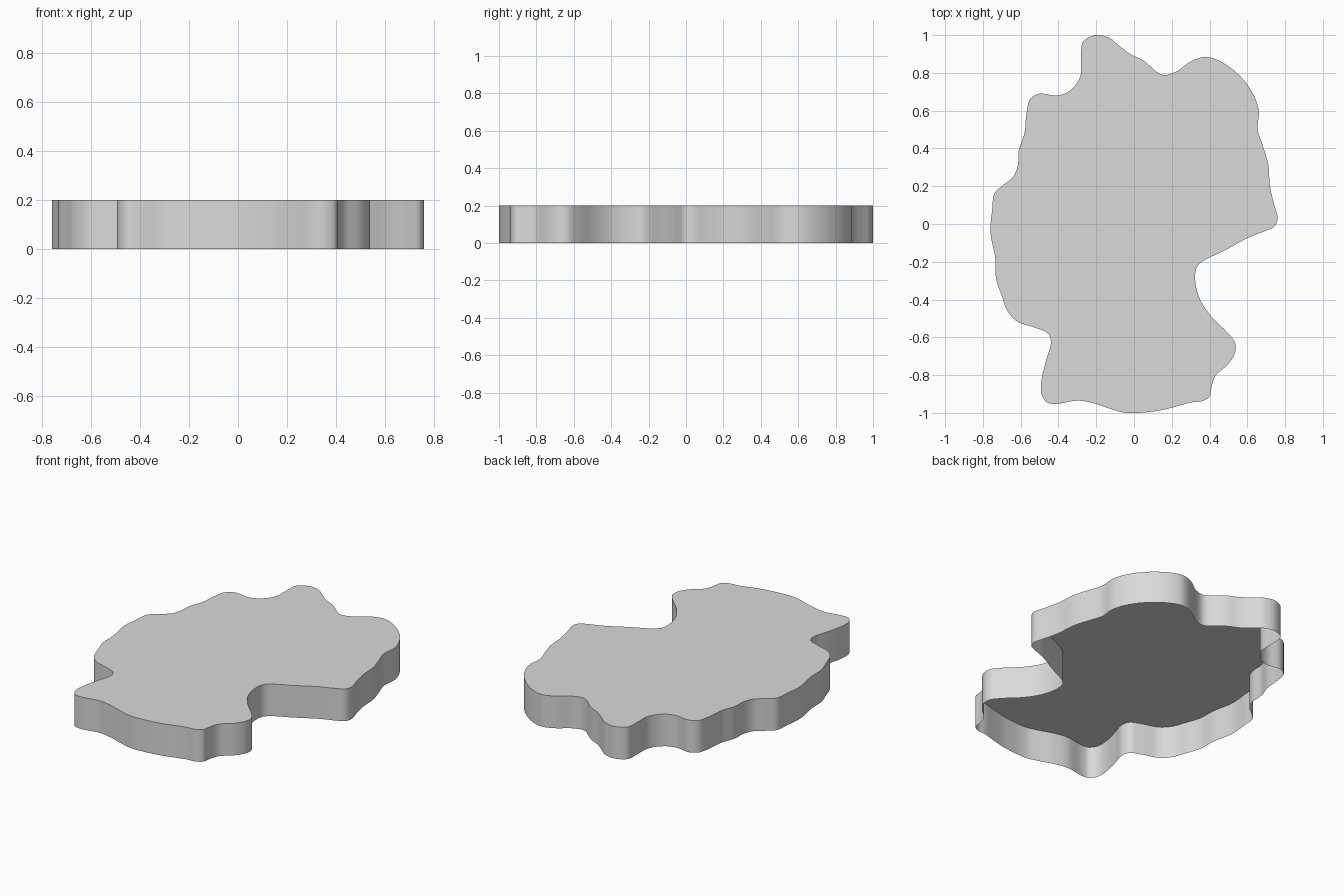
import bpy, bmesh, math
from mathutils import Vector

if "Cube" in bpy.data.objects:
    bpy.data.objects.remove(bpy.data.objects["Cube"])

HEIGHT = 0.2
STEPS = 6

# Outline control points, clockwise from the top tip
PTS = [
    (-.20, 1.0), (-.13, .985), (-.08, .945), (-.02, .90), (.05, .865), (.15, .79),
    (.22, .805), (.30, .86), (.38, .885), (.46, .86), (.56, .785), (.63, .69),
    (.66, .60), (.655, .50), (.68, .42), (.71, .32), (.72, .20), (.74, .11),
    (.76, .03), (.745, -.012), (.70, -.035), (.61, -.07), (.48, -.14), (.36, -.20),
    (.33, -.235), (.325, -.31), (.35, -.40), (.41, -.49), (.49, -.57), (.535, -.63),
    (.535, -.68), (.50, -.74), (.43, -.805), (.41, -.865), (.40, -.915), (.36, -.938),
    (.30, -.945), (.21, -.97), (.12, -.99), (-.04, -1.0), (-.12, -.98), (-.21, -.95),
    (-.30, -.935), (-.41, -.952), (-.46, -.945), (-.49, -.90), (-.49, -.83),
    (-.465, -.72), (-.44, -.63), (-.455, -.58), (-.52, -.55), (-.62, -.515),
    (-.67, -.46), (-.70, -.38), (-.73, -.29), (-.735, -.18), (-.76, -.04),
    (-.75, .08), (-.74, .16), (-.70, .20), (-.64, .25), (-.615, .31), (-.61, .39),
    (-.58, .48), (-.57, .58), (-.55, .66), (-.50, .69), (-.41, .68), (-.34, .705),
    (-.285, .78), (-.28, .88), (-.27, .965),
]


def smooth_loop(points, steps):
    """Closed centripetal Catmull-Rom curve through the points."""
    p = [Vector(q) for q in points]
    n, out = len(p), []
    for i in range(n):
        a, b, c, d = p[i - 1], p[i], p[(i + 1) % n], p[(i + 2) % n]
        t1 = (b - a).length ** 0.5
        t2 = t1 + (c - b).length ** 0.5
        t3 = t2 + (d - c).length ** 0.5
        for k in range(steps):
            t = t1 + (t2 - t1) * k / steps
            a1 = a.lerp(b, t / t1)
            a2 = b.lerp(c, (t - t1) / (t2 - t1))
            a3 = c.lerp(d, (t - t2) / (t3 - t2))
            b1 = a1.lerp(a2, t / t2)
            b2 = a2.lerp(a3, (t - t1) / (t3 - t1))
            out.append(b1.lerp(b2, (t - t1) / (t2 - t1)))
    return out


grey = bpy.data.materials.new("light grey")
grey.diffuse_color = (0.7, 0.7, 0.7, 1)
grey.use_nodes = True
grey.node_tree.nodes["Principled BSDF"].inputs["Base Color"].default_value = grey.diffuse_color

# Slab: top plate plus thin side wall, open underneath
loop = smooth_loop(PTS, STEPS)
bm = bmesh.new()
top = [bm.verts.new((v.x, v.y, HEIGHT)) for v in loop]
low = [bm.verts.new((v.x, v.y, 0)) for v in loop]
cap = bm.faces.new(top[::-1])
n = len(loop)
for i in range(n):
    j = (i + 1) % n
    bm.faces.new((top[i], top[j], low[j], low[i]))
bmesh.ops.triangulate(bm, faces=[cap])
mesh = bpy.data.meshes.new("outline_slab")
bm.to_mesh(mesh)
bm.free()
mesh.materials.append(grey)

slab = bpy.data.objects.new("outline_slab", mesh)
bpy.context.collection.objects.link(slab)
bpy.context.view_layer.objects.active = slab
slab.select_set(True)
bpy.ops.object.shade_smooth_by_angle(angle=math.radians(35))
